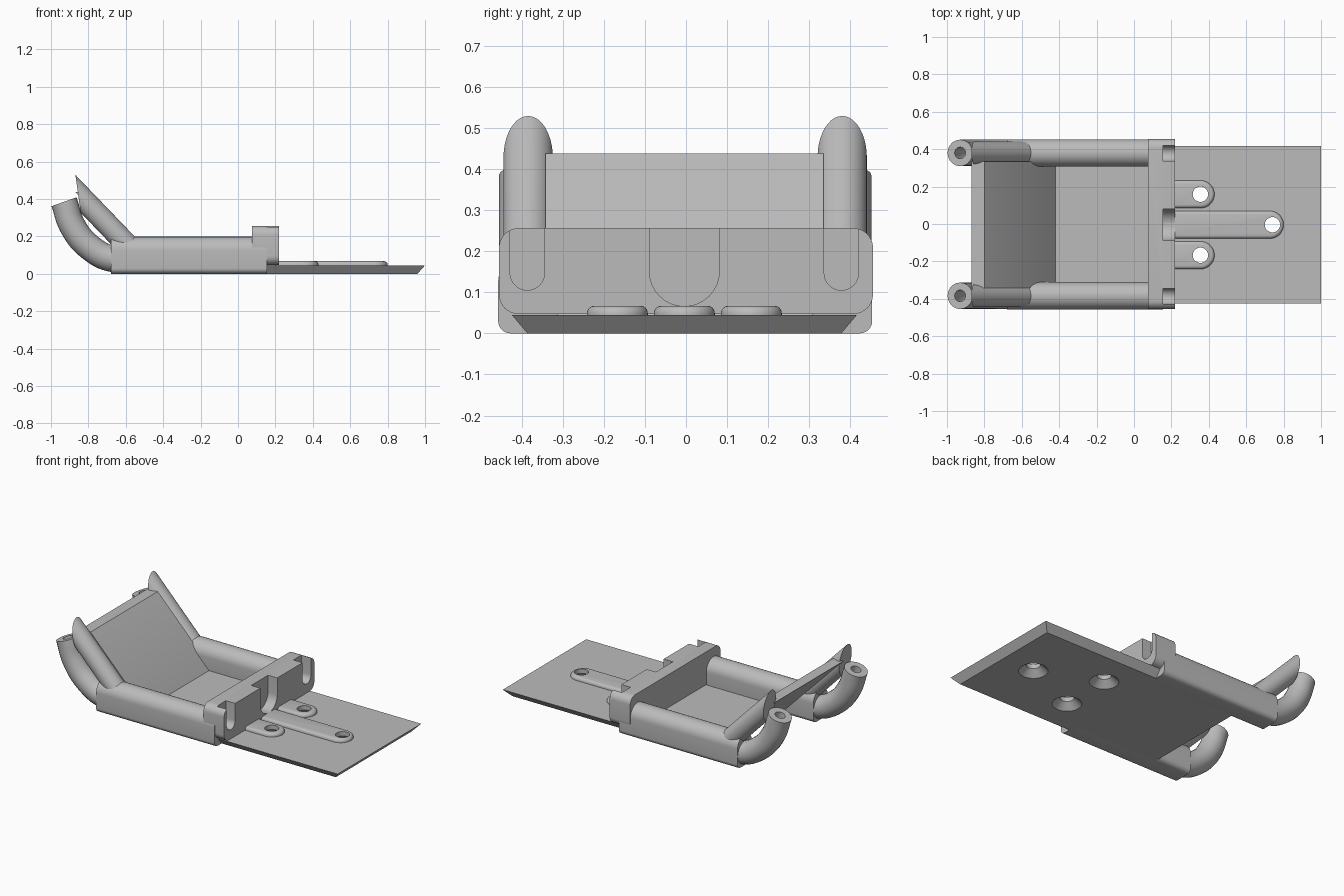
import bpy, bmesh
from math import sin, cos, pi, radians
from mathutils import Vector

if "Cube" in bpy.data.objects:
    bpy.data.objects.remove(bpy.data.objects["Cube"])

grey = bpy.data.materials.new("plain_grey")
grey.use_nodes = True
grey.diffuse_color = (0.5, 0.5, 0.5, 1)
grey.node_tree.nodes["Principled BSDF"].inputs["Base Color"].default_value = (0.5, 0.5, 0.5, 1)

MID = -0.004      # slight sideways offset of the centre line
ARM_Y = 0.382     # distance of each arm from the centre line


def select(ob):
    bpy.ops.object.select_all(action="DESELECT")
    ob.select_set(True)
    bpy.context.view_layer.objects.active = ob


def make(name, bm):
    bmesh.ops.recalc_face_normals(bm, faces=bm.faces)
    me = bpy.data.meshes.new(name)
    bm.to_mesh(me)
    bm.free()
    me.materials.append(grey)
    ob = bpy.data.objects.new(name, me)
    bpy.context.collection.objects.link(ob)
    return ob


def arc(a, b, r, start, end, n=16):
    """Points of an arc, angles in degrees."""
    steps = [radians(start + (end - start) * i / n) for i in range(n + 1)]
    return [(a + r * cos(t), b + r * sin(t)) for t in steps]


def prism(name, outline, axis, lo, hi):
    """Extrude a 2D outline along x, y or z."""
    place = {"x": lambda a, b: (lo, a, b),
             "y": lambda a, b: (a, lo, b),
             "z": lambda a, b: (a, b, lo)}[axis]
    bm = bmesh.new()
    face = bm.faces.new([bm.verts.new(place(a, b)) for a, b in outline])
    ext = bmesh.ops.extrude_face_region(bm, geom=[face])
    move = Vector([hi - lo if c == axis else 0 for c in "xyz"])
    bmesh.ops.translate(bm, vec=move, verts=[v for v in ext["geom"] if isinstance(v, bmesh.types.BMVert)])
    return make(name, bm)


def cone(name, x, y, z0, z1, r0, r1):
    bm = bmesh.new()
    bmesh.ops.create_cone(bm, cap_ends=True, segments=40, radius1=r0, radius2=r1, depth=z1 - z0)
    bmesh.ops.translate(bm, vec=(x, y, (z0 + z1) / 2), verts=bm.verts)
    return make(name, bm)


def tube(name, path, y, radius):
    """Round tube along an x-z path."""
    cu = bpy.data.curves.new(name, "CURVE")
    cu.dimensions = "3D"
    cu.bevel_depth = radius
    cu.bevel_resolution = 8
    cu.use_fill_caps = True
    sp = cu.splines.new("BEZIER")
    sp.bezier_points.add(len(path) - 1)
    for p, (x, z) in zip(sp.bezier_points, path):
        p.co = (x, y, z)
        p.handle_left_type = p.handle_right_type = "AUTO"
    ob = bpy.data.objects.new(name, cu)
    bpy.context.collection.objects.link(ob)
    select(ob)
    bpy.ops.object.convert(target="MESH")
    ob = bpy.context.object
    bm = bmesh.new()
    bm.from_mesh(ob.data)
    bmesh.ops.remove_doubles(bm, verts=bm.verts, dist=0.0001)
    bpy.data.objects.remove(ob)
    return make(name, bm)


def cut(ob, cutters):
    for c in cutters:
        c.hide_render = True
        m = ob.modifiers.new("cut", "BOOLEAN")
        m.operation, m.object, m.solver = "DIFFERENCE", c, "EXACT"
        select(ob)
        bpy.ops.object.modifier_apply(modifier=m.name)


def discard(cutters):
    for c in cutters:
        bpy.data.objects.remove(c)


# Base plate, narrower underneath so that its edges slope
bm = bmesh.new()
top = [(-0.46, 0.42), (1, 0.42), (1, -0.42), (-0.46, -0.42)]
low = [(-0.445, 0.382), (0.96, 0.382), (0.96, -0.382), (-0.445, -0.382)]
rings = [[bm.verts.new((x, y + MID, z)) for x, y in pts] for pts, z in ((low, 0), (top, 0.045))]
bm.faces.new(rings[0])
bm.faces.new(rings[1])
for i in range(4):
    j = (i + 1) % 4
    bm.faces.new((rings[0][i], rings[0][j], rings[1][j], rings[1][i]))
plate = make("base_plate", bm)

# Sloping back panel
prism("back_ramp", [(-0.42, 0.045), (-0.8, 0.437), (-0.87, 0.437), (-0.445, 0), (-0.4, 0)],
      "y", MID - 0.338, MID + 0.338)

# Three raised fingers on the plate, each with a countersunk hole
for name, y, start, tip, hole in (("middle_finger_rib", 0, 0.15, 0.8, 0.74),
                                  ("back_finger_rib", 0.163, 0.2, 0.43, 0.355),
                                  ("front_finger_rib", -0.163, 0.2, 0.43, 0.355)):
    y += MID
    r = 0.074
    rib = prism(name, [(start, y + r), (start, y - r)] + arc(tip - r, y, r, -90, 90, 24), "z", 0.02, 0.067)
    bev = rib.modifiers.new("round", "BEVEL")
    bev.width, bev.segments, bev.limit_method, bev.angle_limit = 0.018, 4, "ANGLE", radians(60)
    select(rib)
    bpy.ops.object.modifier_apply(modifier="round")
    cutters = [cone("countersink", hole, y, -0.01, 0.04, 0.095, 0.04),
               cone("bore", hole, y, -0.02, 0.1, 0.041, 0.041)]
    cut(rib, cutters)
    cut(plate, cutters)
    discard(cutters)

# Cross block with rounded corners and three U-shaped slots
r, w, z0, z1 = 0.048, 0.455, 0.047, 0.256
outline = []
for sy, z, a in ((1, z1 - r, 0), (-1, z1 - r, 90), (-1, z0 + r, 180), (1, z0 + r, 270)):
    outline += arc(sy * (w - r), z, r, a, a + 90, 8)
block = prism("cross_block", outline, "x", 0.075, 0.22)
slots = []
for y, half, floor in ((0, 0.085, 0.066), (ARM_Y, 0.042, 0.105), (-ARM_Y, 0.042, 0.105)):
    y += MID
    slots.append(prism("slot", [(y + half, 0.4), (y - half, 0.4)]
                       + arc(y, floor + half, half, 180, 360), "x", 0.155, 0.3))
cut(block, slots)
discard(slots)

# Side arms with curved hooks and slanted fins
for side, s in (("back", 1), ("front", -1)):
    y = s * ARM_Y + MID / 2
    R, c = 0.073, 0.03
    half = (arc(0, 0.125, R, 0, 180, 24) + arc(c - R, c, c, 180, 270, 6) + arc(R - c, c, c, 270, 360, 6))
    prism(side + "_arm", [(y + a, z) for a, z in half], "x", -0.68, 0.155)

    hook = tube(side + "_hook", [(-0.55, 0.09), (-0.67, 0.08), (-0.79, 0.14), (-0.882, 0.25), (-0.93, 0.385)],
                y, 0.071)
    duct = tube("duct", [(-0.8, 0.155), (-0.882, 0.25), (-0.93, 0.385), (-0.94, 0.42)], y, 0.031)
    cut(hook, [duct])
    discard([duct])

    # Fin: slanted rod with a near-vertical end cut
    a, b = Vector((-0.54, y, 0.1)), Vector((-1.05, y, 0.63))
    bm = bmesh.new()
    bmesh.ops.create_cone(bm, cap_ends=True, segments=40, radius1=0.06, radius2=0.06, depth=(b - a).length)
    bmesh.ops.rotate(bm, verts=bm.verts, matrix=(b - a).to_track_quat("Z", "Y").to_matrix())
    bmesh.ops.translate(bm, vec=(a + b) / 2, verts=bm.verts)
    res = bmesh.ops.bisect_plane(bm, geom=bm.verts[:] + bm.edges[:] + bm.faces[:], plane_co=(-0.87, y, 0.533),
                                 plane_no=(-1, 0, -0.14), clear_outer=True)
    rim = [e for e in res["geom_cut"] if isinstance(e, bmesh.types.BMEdge)]
    bmesh.ops.contextual_create(bm, geom=rim)
    make(side + "_fin", bm)

# Smooth curved surfaces, keep hard edges
for ob in bpy.context.scene.objects:
    if ob.type == "MESH" and grey.name in ob.data.materials:
        select(ob)
        bpy.ops.object.shade_smooth_by_angle(angle=radians(30))
